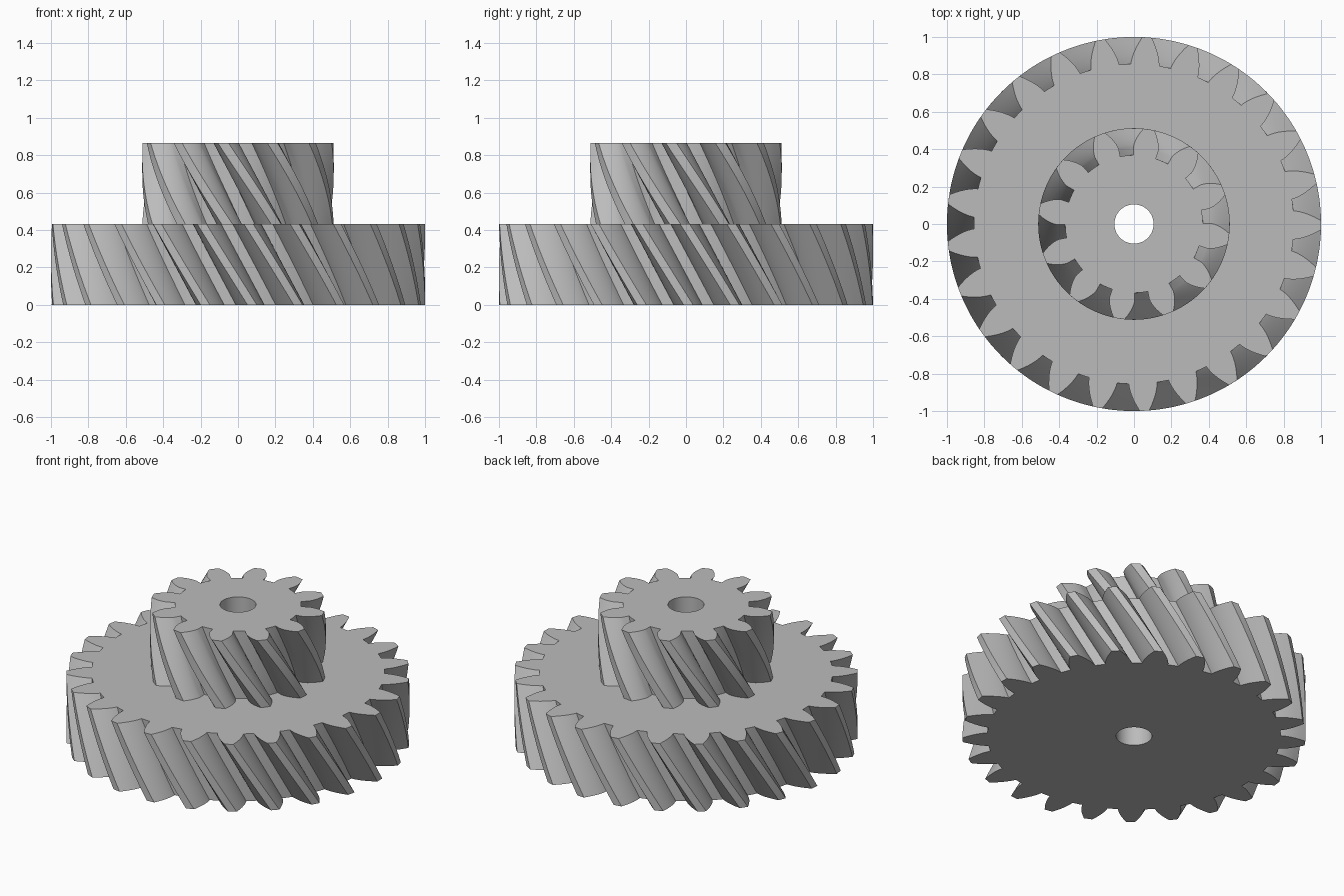
import bpy, bmesh, math

if "Cube" in bpy.data.objects:
    bpy.data.objects.remove(bpy.data.objects["Cube"])

STEEL = bpy.data.materials.new("grey_metal")
STEEL.diffuse_color = (0.5, 0.5, 0.5, 1)
STEEL.use_nodes = True
STEEL.node_tree.nodes["Principled BSDF"].inputs["Base Color"].default_value = STEEL.diffuse_color

MODULE = 0.0738
HEIGHT = 0.433
BORE = 0.105
BORE_SIDES = 48
PRESSURE = math.radians(22.8)
HELIX = math.radians(30)
LAYERS = 14


def inv(a):
    return math.tan(a) - a


def gear_profile(teeth, r_root, r_tip, phase, extra):
    """Closed list of (radius, angle) for involute teeth with arc tips and roots."""
    pitch_r = teeth * MODULE / 2
    base_r = pitch_r * math.cos(PRESSURE)
    step = math.tau / teeth

    def half(r):
        a = math.acos(min(1, base_r / r))
        return step / 4 + extra + inv(PRESSURE) - inv(a)

    start = max(r_root, base_r)
    radii = [start + (r_tip - start) * (i / 6) ** 1.3 for i in range(7)]
    if start - r_root > 0.01:
        radii.insert(0, r_root)
    points = []
    for t in range(teeth):
        c = phase + t * step
        points += [(r, c - half(r)) for r in radii]
        points.append((r_tip, c))
        points += [(r, c + half(r)) for r in reversed(radii)]
        gap = step - 2 * half(radii[0])
        points += [(radii[0], c + half(radii[0]) + gap * k / 3) for k in (1, 2)]
    return points


def helical_gear(name, teeth, r_root, r_tip, z0, top_phase, extra, bottom_cap):
    bm = bmesh.new()
    twist = HEIGHT * math.tan(HELIX) / (teeth * MODULE / 2)
    profile = gear_profile(teeth, r_root, r_tip, math.radians(top_phase), math.radians(extra))
    circle = [(BORE, math.tau * i / BORE_SIDES) for i in range(BORE_SIDES)]

    def ring(points, f, turn):
        return [bm.verts.new((r * math.cos(a + turn), r * math.sin(a + turn), z0 + HEIGHT * f))
                for r, a in points]

    def wall(lower, upper):
        n = len(lower)
        for i in range(n):
            j = (i + 1) % n
            bm.faces.new((lower[i], lower[j], upper[j], upper[i]))

    # Twisted toothed rim
    rims = [ring(profile, k / LAYERS, twist * (1 - k / LAYERS)) for k in range(LAYERS + 1)]
    for lower, upper in zip(rims, rims[1:]):
        wall(lower, upper)
    # Shaft bore
    bores = [ring(circle, 0, 0), ring(circle, 1, 0)]
    wall(bores[1], bores[0])
    # Flat end faces around the bore
    ends = [(rims[-1], bores[1])] + ([(rims[0], bores[0])] if bottom_cap else [])
    for loops in ends:
        edges = [bm.edges.get((l[i - 1], l[i])) for l in loops for i in range(len(l))]
        bmesh.ops.triangle_fill(bm, edges=edges, use_beauty=True)
    bmesh.ops.recalc_face_normals(bm, faces=bm.faces)

    mesh = bpy.data.meshes.new(name)
    bm.to_mesh(mesh)
    bm.free()
    mesh.materials.append(STEEL)
    obj = bpy.data.objects.new(name, mesh)
    bpy.context.collection.objects.link(obj)
    bpy.ops.object.select_all(action='DESELECT')
    obj.select_set(True)
    bpy.context.view_layer.objects.active = obj
    bpy.ops.object.shade_smooth_by_angle(angle=math.radians(25))


# Wide lower gear and narrow upper pinion
helical_gear("large_gear", 25, 0.855, 1.0, 0.0, -0.4, 0.25, True)
helical_gear("small_gear", 12, 0.368, 0.512, HEIGHT, -9.0, 0.7, False)
